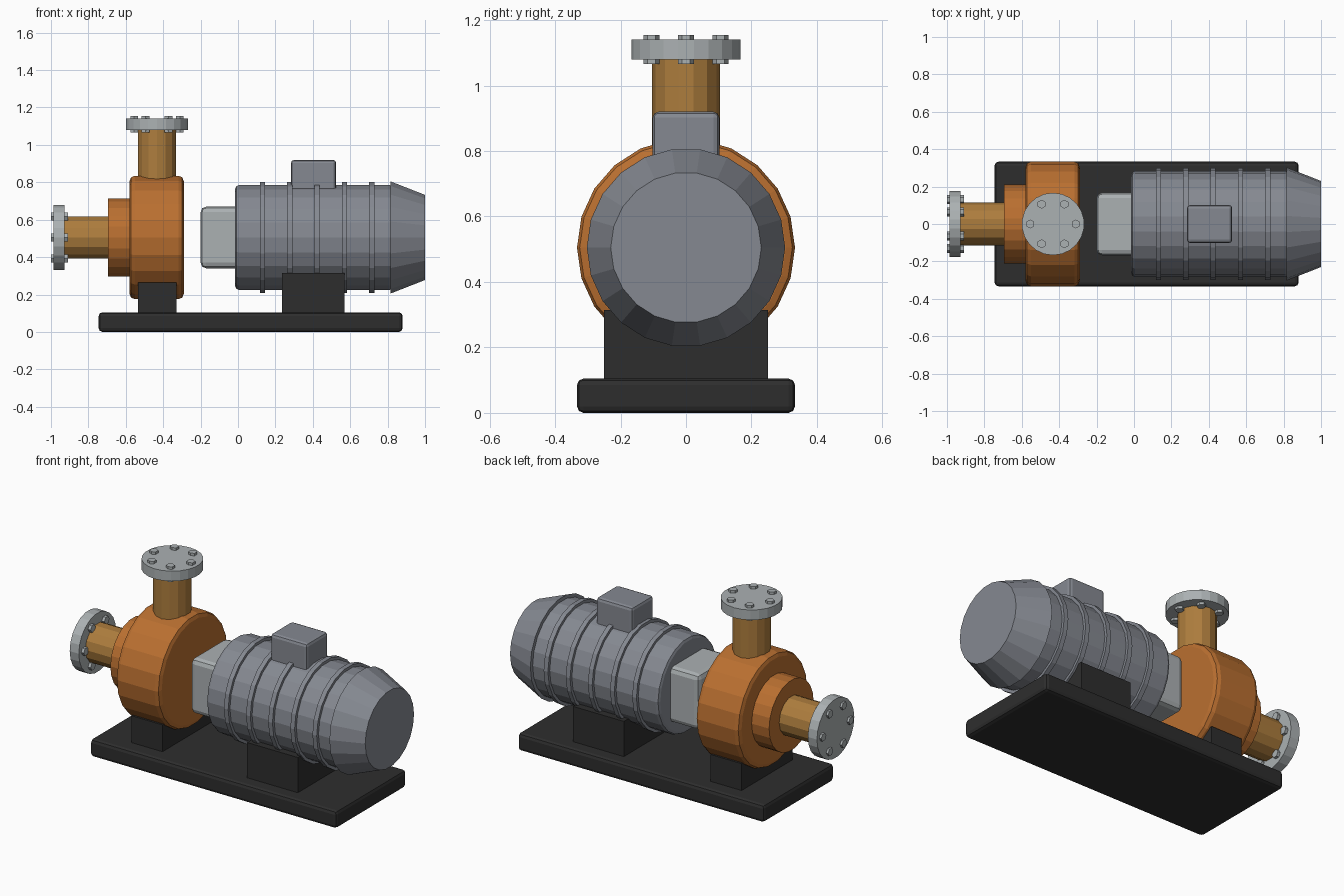
import bpy, bmesh
from math import cos, sin, pi

cube = bpy.data.objects.get("Cube")
if cube:
    bpy.data.objects.remove(cube, do_unlink=True)


def material(name, rgb):
    m = bpy.data.materials.new(name)
    m.use_nodes = True
    m.diffuse_color = (*rgb, 1)
    m.node_tree.nodes["Principled BSDF"].inputs["Base Color"].default_value = (*rgb, 1)
    return m


BLACK = material("black_paint", (0.027, 0.027, 0.027))
ORANGE = material("orange_paint", (0.49, 0.16, 0.03))
BRASS = material("brass_pipe", (0.42, 0.205, 0.047))
GREY = material("motor_grey", (0.235, 0.25, 0.285))
STEEL = material("light_steel", (0.41, 0.44, 0.45))

AXIS_Z = 0.505            # height of the shaft
OUTLET_X = -0.433         # centre of the upright outlet
SIDES = 22


def finish(name, bm, mat, bevel=0):
    bmesh.ops.recalc_face_normals(bm, faces=bm.faces[:])
    mesh = bpy.data.meshes.new(name)
    bm.to_mesh(mesh)
    bm.free()
    obj = bpy.data.objects.new(name, mesh)
    bpy.context.collection.objects.link(obj)
    mesh.materials.append(mat)
    if bevel:
        mod = obj.modifiers.new("rounded_edges", "BEVEL")
        mod.width = bevel
        mod.segments = 2
        mod.limit_method = "ANGLE"
        mod.angle_limit = pi / 4
    return obj


def box(name, x, y, z, mat, bevel=0):
    """Box from (low, high) ranges; y is the half depth."""
    bm = bmesh.new()
    bmesh.ops.create_cube(bm, size=1)
    for v in bm.verts:
        v.co = (x[v.co.x > 0], y if v.co.y > 0 else -y, z[v.co.z > 0])
    return finish(name, bm, mat, bevel)


def turned(bm, profile, axis, centre, sides):
    """Closed solid of revolution; profile is (position along axis, radius)."""
    rings = []
    for t, r in profile:
        ring = []
        for i in range(sides):
            a = 2 * pi * i / sides
            u, w = r * cos(a), r * sin(a)
            if axis == "X":
                co = (t, centre[0] + u, centre[1] + w)
            else:
                co = (centre[0] + w, centre[1] + u, t)
            ring.append(bm.verts.new(co))
        rings.append(ring)
    for a, b in zip(rings, rings[1:]):
        for i in range(sides):
            j = (i + 1) % sides
            bm.faces.new((a[i], a[j], b[j], b[i]))
    bm.faces.new(rings[0])
    bm.faces.new(rings[-1])


def round_part(name, profile, axis, mat, sides=SIDES, bevel=0):
    bm = bmesh.new()
    centre = (0, AXIS_Z) if axis == "X" else (OUTLET_X, 0)
    turned(bm, profile, axis, centre, sides)
    return finish(name, bm, mat, bevel)


def bolts(name, span, axis, circle, count=6):
    bm = bmesh.new()
    centre = (0, AXIS_Z) if axis == "X" else (OUTLET_X, 0)
    for i in range(count):
        a = 2 * pi * i / count
        spot = (centre[0] + circle * cos(a), centre[1] + circle * sin(a))
        turned(bm, [(t, 0.024) for t in span], axis, spot, 6)
    return finish(name, bm, STEEL)


# Base and supports
box("base_plate", (-0.745, 0.88), 0.333, (0, 0.105), BLACK, 0.02)
box("pump_foot", (-0.535, -0.33), 0.24, (0.09, 0.265), BLACK)
box("motor_foot", (0.235, 0.57), 0.25, (0.09, 0.315), BLACK)

# Pump casing
round_part("pump_casing", [(-0.58, 0.333), (-0.29, 0.333)], "X", ORANGE, bevel=0.028)
round_part("suction_cover", [(-0.695, 0.21), (-0.56, 0.21)], "X", ORANGE)

# Suction pipe, facing sideways
round_part("suction_pipe", [(-0.94, 0.115), (-0.68, 0.115)], "X", BRASS, sides=14)
round_part("suction_flange", [(-0.987, 0.176), (-0.927, 0.176)], "X", STEEL)
bolts("suction_bolts", (-1.0, -0.91), "X", 0.13)

# Outlet pipe, facing up
round_part("outlet_pipe", [(0.7, 0.104), (1.1, 0.104)], "Z", BRASS, sides=14)
round_part("outlet_flange", [(1.08, 0.167), (1.14, 0.167)], "Z", STEEL)
bolts("outlet_bolts", (1.065, 1.155), "Z", 0.122)

# Motor
box("coupling_housing", (-0.2, 0.05), 0.168, (0.34, 0.67), STEEL, 0.03)
round_part("motor_body", [(-0.015, 0.283), (0.83, 0.283)], "X", GREY, bevel=0.02)
for i in range(5):
    x = 0.131 + 0.146 * i
    round_part(f"cooling_ring_{i + 1}", [(x - 0.014, 0.3), (x + 0.014, 0.3)], "X", GREY)
round_part("fan_cover", [(0.815, 0.303), (1.0, 0.23)], "X", GREY)
box("terminal_box", (0.283, 0.525), 0.102, (0.65, 0.92), GREY, 0.018)
